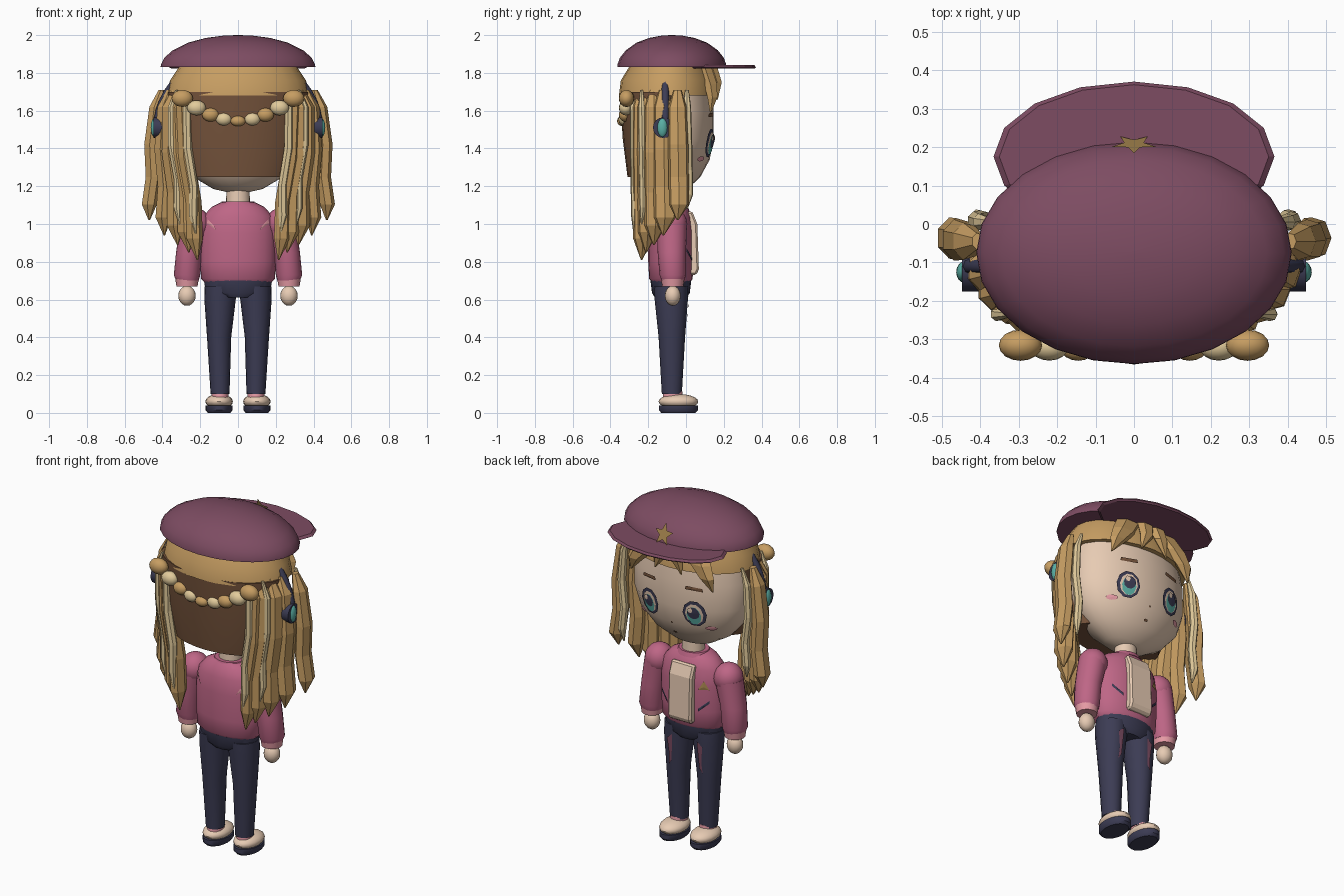
import bpy, bmesh
from math import sin, cos, pi, sqrt, radians
from mathutils import Matrix, Vector

cube = bpy.data.objects.get("Cube")
if cube:
    bpy.data.objects.remove(cube)


def material(name, r, g, b):
    lin = [((c / 255 + 0.055) / 1.055) ** 2.4 for c in (r, g, b)] + [1]
    m = bpy.data.materials.new(name)
    m.use_nodes = True
    m.diffuse_color = lin
    m.node_tree.nodes["Principled BSDF"].inputs["Base Color"].default_value = lin
    return m


PLUM = material("plum", 125, 76, 98)
GOLD = material("golden_hair", 198, 157, 98)
CREAM = material("pale_hair", 226, 203, 155)
BROWN = material("brown", 118, 84, 60)
SKIN = material("skin", 232, 204, 180)
ROSE = material("rose", 190, 102, 134)
BLUSH = material("blush", 230, 155, 165)
NAVY = material("navy", 60, 60, 84)
TEAL = material("teal", 90, 175, 165)
BRASS = material("brass", 165, 132, 78)


def finish(name, bm, mat, smooth):
    me = bpy.data.meshes.new(name)
    bm.to_mesh(me)
    bm.free()
    me.materials.append(mat)
    ob = bpy.data.objects.new(name, me)
    bpy.context.collection.objects.link(ob)
    if smooth:
        me.shade_smooth()
        me.set_sharp_from_angle(angle=radians(40))
    return ob


def loft(name, rings, mat, n=20, smooth=True, s=1):
    """Capped skin over horizontal ellipses (x, y, z, rx, ry); s mirrors x."""
    bm = bmesh.new()
    loops = []
    for x, y, z, rx, ry in rings:
        loops.append([bm.verts.new((s * x + rx * cos(2 * pi * i / n),
                                    y + ry * sin(2 * pi * i / n), z)) for i in range(n)])
    for a, b in zip(loops, loops[1:]):
        for i in range(n):
            j = (i + 1) % n
            bm.faces.new((a[i], a[j], b[j], b[i]))
    bm.faces.new(loops[0])
    bm.faces.new(loops[-1])
    bmesh.ops.recalc_face_normals(bm, faces=bm.faces)
    return finish(name, bm, mat, smooth)


def ball(name, loc, size, mat):
    bm = bmesh.new()
    bmesh.ops.create_uvsphere(bm, u_segments=16, v_segments=10, radius=1,
                              matrix=Matrix.Translation(loc) @ Matrix.Diagonal((*size, 1)))
    return finish(name, bm, mat, True)


def disc(name, loc, radius, depth, mat):
    """Cylinder lying along x."""
    bm = bmesh.new()
    bmesh.ops.create_cone(bm, cap_ends=True, segments=16, radius1=radius, radius2=radius, depth=depth,
                          matrix=Matrix.Translation(loc) @ Matrix.Rotation(pi / 2, 4, "Y"))
    return finish(name, bm, mat, True)


def patch(name, pts, surface, mat, side=1):
    """Thin decal of (x, z) points laid on y = surface(x, z)."""
    bm = bmesh.new()
    cx = sum(p[0] for p in pts) / len(pts)
    cz = sum(p[1] for p in pts) / len(pts)
    c = bm.verts.new((cx, surface(cx, cz), cz))
    vs = [bm.verts.new((x, surface(x, z), z)) for x, z in pts]
    for i in range(len(vs)):
        f = bm.faces.new((c, vs[i], vs[(i + 1) % len(vs)]))
        f.normal_update()
        if f.normal.y * side < 0:
            f.normal_flip()
    return finish(name, bm, mat, False)


def oval(cx, cz, rx, rz, n=10):
    return [(cx + rx * cos(2 * pi * i / n), cz + rz * sin(2 * pi * i / n)) for i in range(n)]


def lerp_rings(rings, z):
    rings = sorted(rings, key=lambda r: r[2])
    for a, b in zip(rings, rings[1:]):
        if a[2] <= z <= b[2]:
            t = (z - a[2]) / (b[2] - a[2])
            return [p + (q - p) * t for p, q in zip(a, b)]
    return rings[-1]


def on(rings, lift, side=1):
    """Front (or back) surface height function of a loft."""
    def surface(x, z):
        cx, cy, _, rx, ry = lerp_rings(rings, z)
        return cy + side * (ry * sqrt(max(0, 1 - ((abs(x) - cx) / rx) ** 2)) + lift)
    return surface


# Head, neck and hair cap
head = [(0, -0.07, z, r, r * 0.61) for z, r in
        ((1.165, 0.04), (1.185, 0.13), (1.25, 0.24), (1.34, 0.32), (1.45, 0.355), (1.6, 0.355), (1.72, 0.33))]
loft("head", head, SKIN, 24)
loft("neck", [(0, -0.07, 1.08, 0.065, 0.06), (0, -0.07, 1.2, 0.06, 0.055)], SKIN)
loft("back_hair", [(0, -0.16, 1.25, 0.28, 0.15), (0, -0.14, 1.45, 0.35, 0.195),
                   (0, -0.13, 1.7, 0.375, 0.22)], BROWN, 24)
loft("hair_cap", [(0, -0.095, 1.68, 0.378, 0.26), (0, -0.095, 1.76, 0.36, 0.25),
                  (0, -0.09, 1.85, 0.30, 0.20)], GOLD, 24)

# Flat cap with peak and star
loft("cap_dome", [(0, -0.075, z, rx, rx * 0.705) for z, rx in
                  ((1.83, 0.41), (1.845, 0.408), (1.88, 0.39), (1.92, 0.345), (1.96, 0.265),
                   (1.985, 0.17), (1.997, 0.08), (2.0, 0.01))], PLUM, 24)
loft("cap_peak", [(0, 0.175, 1.822, 0.35, 0.187), (0, 0.175, 1.83, 0.365, 0.195),
                  (0, 0.175, 1.842, 0.35, 0.187)], PLUM, 16, False)
star = [((0.06 if i % 2 == 0 else 0.027) * sin(i * pi / 5),
         1.89 + (0.06 if i % 2 == 0 else 0.027) * cos(i * pi / 5)) for i in range(10)]
patch("cap_star", star, lambda x, z: 0.228 - 0.4 * (z - 1.84), BRASS)

# Headphone band
curve = bpy.data.curves.new("headphone_band", "CURVE")
curve.dimensions = "3D"
curve.bevel_depth = 0.02
curve.bevel_resolution = 2
line = curve.splines.new("POLY")
line.points.add(24)
for i, p in enumerate(line.points):
    p.co = (0.43 * cos(pi * i / 24), -0.11, 1.5 + 0.4 * sin(pi * i / 24), 1)
curve.materials.append(NAVY)
band = bpy.data.objects.new("headphone_band", curve)
bpy.context.collection.objects.link(band)

# Hair strands: root x, y, tip x, tip z, half width, half depth, colour
STRANDS = [(0.435, -0.045, 0.47, 1.02, 0.042, 0.055, GOLD),
           (0.39, -0.12, 0.39, 0.94, 0.045, 0.06, GOLD),
           (0.36, -0.17, 0.32, 0.89, 0.05, 0.06, GOLD),
           (0.325, -0.21, 0.26, 0.85, 0.05, 0.055, GOLD),
           (0.29, -0.235, 0.215, 0.81, 0.045, 0.055, GOLD),
           (0.27, -0.275, 0.225, 0.95, 0.025, 0.025, CREAM),
           (0.355, -0.235, 0.31, 1.0, 0.02, 0.02, CREAM),
           (0.40, 0.005, 0.40, 1.08, 0.022, 0.025, CREAM)]

torso = [(0, -0.08, z, rx, ry) for z, rx, ry in
         ((0.69, 0.175, 0.10), (0.71, 0.195, 0.115), (0.8, 0.2, 0.12), (0.95, 0.2, 0.12),
          (1.04, 0.185, 0.11), (1.09, 0.14, 0.09), (1.115, 0.09, 0.07))]
leg = [(0.095, -0.075, 0.10, 0.05, 0.053), (0.1, -0.075, 0.4, 0.064, 0.07),
       (0.095, -0.078, 0.6, 0.083, 0.088), (0.092, -0.08, 0.67, 0.085, 0.09)]

for s, side in ((1, "left"), (-1, "right")):
    # Hanging strands with a slight wave
    for k, (x, y, tx, tz, w, d, mat) in enumerate(STRANDS):
        rings = [(x - 0.03, y, 1.71, w * 0.4, d * 0.4), (x, y, 1.62, w * 0.9, d * 0.9)]
        for t, wave in ((0.33, 0.012), (0.62, -0.006), (0.86, 0.006)):
            rings.append((x + (tx - x) * t + wave, y + 0.01 * t, 1.62 + (tz - 1.62) * t, w, d))
        rings.append((tx, y, tz, 0.004, 0.004))
        loft(f"{side}_strand_{k}", rings, mat, 7, False, s)
    # Fringe locks
    loft(f"{side}_fringe", [(0.12, 0.10, 1.83, 0.08, 0.04), (0.18, 0.13, 1.74, 0.075, 0.04),
                            (0.23, 0.14, 1.67, 0.05, 0.03), (0.265, 0.13, 1.59, 0.004, 0.004)],
         GOLD, 6, False, s)
    loft(f"{side}_fringe_small", [(0.04, 0.14, 1.83, 0.055, 0.03), (0.05, 0.165, 1.75, 0.045, 0.028),
                                  (0.085, 0.165, 1.66, 0.004, 0.004)], GOLD, 6, False, s)
    # Ear cups
    disc(f"{side}_ear_cup", (s * 0.425, -0.12, 1.51), 0.055, 0.045, NAVY)
    ball(f"{side}_ear_light", (s * 0.44, -0.125, 1.51), (0.022, 0.028, 0.052), TEAL)
    # Half of the braid across the back
    for k, (x, z, r, mat) in enumerate(((0.295, 1.665, 0.045, GOLD), (0.22, 1.615, 0.04, CREAM),
                                        (0.145, 1.578, 0.036, GOLD), (0.075, 1.555, 0.034, CREAM))):
        ball(f"{side}_braid_bead_{k}", (s * x, -0.315 - 0.004 * k, z), (r * 1.25, r * 0.9, r), mat)
    # Eye, brow and cheek
    e = s * 0.145
    patch(f"{side}_eye_outline", oval(e, 1.43, 0.066, 0.078), on(head, 0.008), NAVY)
    patch(f"{side}_eye_white", oval(e, 1.428, 0.05, 0.062), on(head, 0.011), SKIN)
    patch(f"{side}_iris", oval(e, 1.42, 0.04, 0.054), on(head, 0.014), TEAL)
    patch(f"{side}_pupil", oval(e, 1.437, 0.034, 0.036), on(head, 0.017), NAVY)
    patch(f"{side}_glint", oval(e + 0.015, 1.455, 0.014, 0.017, 6), on(head, 0.02), SKIN)
    patch(f"{side}_brow", [(s * 0.095, 1.57), (s * 0.195, 1.565), (s * 0.19, 1.585), (s * 0.1, 1.59)],
          on(head, 0.008), BROWN)
    patch(f"{side}_cheek", oval(s * 0.22, 1.345, 0.03, 0.014, 8), on(head, 0.008), BLUSH)
    # Arm, cuff and hand
    ball(f"{side}_shoulder", (s * 0.225, -0.075, 1.0), (0.08, 0.082, 0.085), ROSE)
    loft(f"{side}_sleeve", [(0.268, -0.07, 0.70, 0.06, 0.06), (0.27, -0.07, 0.73, 0.07, 0.07),
                            (0.258, -0.075, 0.85, 0.07, 0.075), (0.228, -0.075, 1.0, 0.078, 0.08)],
         ROSE, 16, True, s)
    loft(f"{side}_cuff", [(0.27, -0.07, 0.67, 0.056, 0.056), (0.27, -0.07, 0.71, 0.062, 0.062)],
         BLUSH, 16, True, s)
    ball(f"{side}_hand", (s * 0.27, -0.07, 0.62), (0.046, 0.042, 0.053), SKIN)
    # Leg, worn patch, sock and shoe
    loft(f"{side}_leg", leg, NAVY, 16, True, s)
    patch(f"{side}_worn_patch", [(s * 0.08, 0.62), (s * 0.115, 0.59), (s * 0.105, 0.5), (s * 0.11, 0.43),
                                 (s * 0.09, 0.46), (s * 0.085, 0.54)], on(leg, 0.006), PLUM)
    loft(f"{side}_sock", [(0.095, -0.07, 0.06, 0.044, 0.055), (0.095, -0.07, 0.115, 0.044, 0.05)],
         BLUSH, 16, True, s)
    ball(f"{side}_shoe", (s * 0.1, -0.04, 0.06), (0.073, 0.105, 0.04), SKIN)
    loft(f"{side}_sole", [(0.1, -0.04, 0, 0.06, 0.092), (0.1, -0.04, 0.014, 0.071, 0.105),
                          (0.1, -0.04, 0.04, 0.071, 0.105)], NAVY, 18, True, s)
    # Jacket pocket slash and back trim
    patch(f"{side}_pocket", [(s * 0.10, 0.805), (s * 0.155, 0.855), (s * 0.155, 0.872), (s * 0.10, 0.822)],
          on(torso, 0.007), NAVY)
    patch(f"{side}_back_trim", [(s * 0.115, 0.965), (s * 0.165, 1.005), (s * 0.16, 1.025), (s * 0.13, 0.995)],
          on(torso, 0.007, -1), BLUSH, -1)

ball("braid_middle", (0, -0.335, 1.545), (0.04, 0.03, 0.028), GOLD)

# Nose and mouth
patch("nose", oval(0, 1.345, 0.007, 0.006, 6), on(head, 0.006), BROWN)
patch("mouth", oval(0, 1.275, 0.014, 0.007, 6), on(head, 0.008), BROWN)

# Jacket, collar and waist
loft("jacket", torso, ROSE, 24)
loft("collar", [(0, -0.075, 1.095, 0.10, 0.085), (0, -0.075, 1.12, 0.085, 0.075)], ROSE)
loft("waist", [(0, -0.08, 0.61, 0.10, 0.085), (0, -0.08, 0.635, 0.17, 0.1),
               (0, -0.08, 0.70, 0.18, 0.108)], NAVY)
patch("badge", [(-0.155, 0.935), (-0.10, 0.935), (-0.128, 0.985)], on(torso, 0.008), BRASS)

# Shirt front, a side profile extruded across x
bm = bmesh.new()
profile = [(0.0, 0.73), (0.055, 0.73), (0.068, 0.76), (0.06, 1.0), (0.032, 1.07), (0.0, 1.06)]
face = bm.faces.new([bm.verts.new((-0.075, y, z)) for y, z in profile])
new = bmesh.ops.extrude_face_region(bm, geom=[face])["geom"]
bmesh.ops.translate(bm, vec=Vector((0.15, 0, 0)), verts=[v for v in new if isinstance(v, bmesh.types.BMVert)])
bmesh.ops.recalc_face_normals(bm, faces=bm.faces)
shirt = finish("shirt_front", bm, SKIN, False)
bevel = shirt.modifiers.new("soft_edges", "BEVEL")
bevel.width = 0.01
